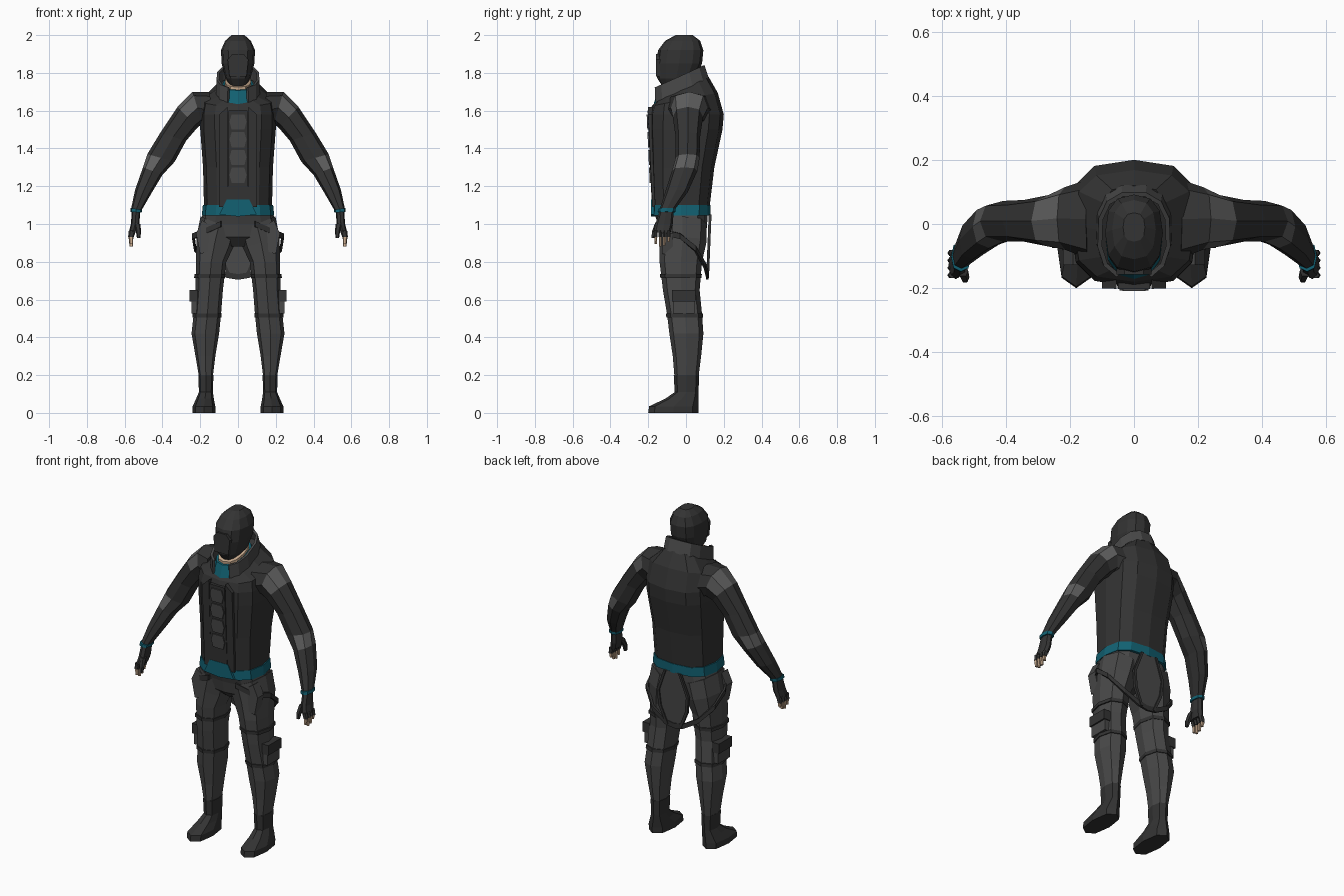
import bpy, bmesh
from math import sin, cos, pi, radians, copysign


def material(name, r, g, b):
    m = bpy.data.materials.new(name)
    m.diffuse_color = (r, g, b, 1)
    return m


DARK = material("dark_cloth", .033, .033, .033)
MID = material("grey_cloth", .065, .065, .065)
LIGHT = material("pad_grey", .11, .11, .11)
TEAL = material("teal_cloth", .006, .12, .17)
SKIN = material("skin", .6, .42, .28)


def finish(name, bm, mats, mirror=False, thick=0):
    bmesh.ops.recalc_face_normals(bm, faces=bm.faces)
    me = bpy.data.meshes.new(name)
    bm.to_mesh(me)
    bm.free()
    for m in mats:
        me.materials.append(m)
    ob = bpy.data.objects.new(name, me)
    bpy.context.collection.objects.link(ob)
    if thick:
        s = ob.modifiers.new("thickness", 'SOLIDIFY')
        s.thickness, s.offset = thick, 0
    if mirror:
        ob.modifiers.new("mirror", 'MIRROR').use_mirror_merge = False
    return ob


def loft(name, rings, mat, n=8, p=.8, mirror=False, pads=(), gap=0, thick=0):
    """Ring = outer x, outer z, inner x, inner z, front y, back y, optional tilt."""
    bm = bmesh.new()
    rows = []
    for x1, z1, x2, z2, yf, yb, *t in rings:
        row = []
        for i in range(n):
            a = 2 * pi * i / n
            if gap:
                a = radians(-90 + gap + (360 - 2 * gap) * i / (n - 1))
            c, s = [copysign(abs(v) ** p, v) if abs(v) > 1e-6 else 0 for v in (cos(a), sin(a))]
            dy = s * (yb - yf) / 2
            row.append(bm.verts.new(((x1 + x2) / 2 + c * (x1 - x2) / 2, (yf + yb) / 2 + dy,
                                     (z1 + z2) / 2 + c * (z1 - z2) / 2 + (t[0] if t else 0) * dy)))
        rows.append(row)
    for k in range(len(rows) - 1):
        for i in range(n - 1 if gap else n):
            j = (i + 1) % n
            f = bm.faces.new((rows[k][i], rows[k][j], rows[k + 1][j], rows[k + 1][i]))
            if k in pads and cos(2 * pi * (i + .5) / n) > 0:
                f.material_index = 1
    if not gap:
        bm.faces.new(rows[0])
        bm.faces.new(rows[-1])
    return finish(name, bm, [mat, LIGHT], mirror, thick)


def body(name, rings, mat, **kw):
    """Symmetric loft: ring = z, half width, front y, back y, optional tilt."""
    return loft(name, [(w, z, -w, z, *r) for z, w, *r in rings], mat, **kw)


def box(name, lo, hi, mat, mirror=False):
    bm = bmesh.new()
    bmesh.ops.create_cube(bm, size=1)
    for v in bm.verts:
        v.co = [(a + b) / 2 + c * (b - a) for a, b, c in zip(lo, hi, v.co)]
    return finish(name, bm, [mat], mirror)


def plate(name, pts, y, depth, mat, mirror=False):
    """Flat outline in x, z pushed back by depth; y is a function of z."""
    bm = bmesh.new()
    rows = [[bm.verts.new((x, y(z) + d, z)) for x, z in pts] for d in (0, depth)]
    bm.faces.new(rows[0])
    bm.faces.new(rows[1])
    for i in range(len(pts)):
        j = (i + 1) % len(pts)
        bm.faces.new((rows[0][i], rows[0][j], rows[1][j], rows[1][i]))
    return finish(name, bm, [mat], mirror)


def ribbon(name, pts, h, mat, thick=.012):
    bm = bmesh.new()
    rows = [[bm.verts.new((x, y, z + d)) for x, y, z in pts] for d in (-h / 2, h / 2)]
    for i in range(len(pts) - 1):
        bm.faces.new((rows[0][i], rows[0][i + 1], rows[1][i + 1], rows[1][i]))
    return finish(name, bm, [mat], thick=thick)


# Head, neck and collar
body("masked_head", [(1.73, .04, -.125, .0), (1.77, .066, -.152, .05), (1.85, .087, -.157, .085),
                     (1.92, .09, -.148, .092), (1.97, .068, -.11, .075), (2.0, .034, -.055, .035)],
     DARK, n=12)
plate("face_panel", [(-.045, 1.78), (.045, 1.78), (.055, 1.87), (.03, 1.9), (-.03, 1.9), (-.055, 1.87)],
      lambda z: -.158, .03, DARK)
body("neck", [(1.62, .07, -.13, .07, .3), (1.755, .07, -.142, .06, .3)], SKIN, n=12)
body("undershirt_neck", [(1.66, .095, -.175, .08, .3), (1.74, .082, -.15, .07, .3)], TEAL, n=12)
body("collar", [(1.705, .112, -.165, .118, .46), (1.78, .108, -.168, .095, .46)],
     MID, n=12, gap=22, thick=.014)

# Jacket
body("jacket", [(1.09, .18, -.177, .125), (1.3, .185, -.187, .15), (1.5, .2, -.196, .193),
                (1.58, .2, -.196, .2), (1.66, .19, -.18, .168, .2), (1.715, .11, -.155, .12, .46)],
     DARK, n=12, p=.7)


def chest_y(z):
    return -.181 - .02 * (z - 1.1) / .45


plate("vest_strip", [(-.055, 1.13), (.055, 1.13), (.05, 1.6), (-.05, 1.6)], chest_y, .02, DARK)
plate("jacket_edge", [(.055, 1.09), (.1, 1.09), (.1, 1.58), (.055, 1.62)],
      lambda z: chest_y(z) + .002, .03, DARK, mirror=True)
for i in range(4):
    z = 1.26 + .094 * i
    plate("chest_plate", [(-.045, z), (-.034, z - .042), (.034, z - .042), (.045, z),
                          (.034, z + .038), (-.034, z + .038)],
          lambda h: chest_y(h) - .006, .02, MID)

# Waistband
body("waistband", [(1.045, .192, -.183, .13), (1.1, .186, -.18, .13)], TEAL, n=12, p=.7)
plate("waist_front", [(-.1, 1.05), (0, 1.04), (.1, 1.05), (.06, 1.13), (-.06, 1.13)],
      lambda z: -.184, .03, TEAL)

# Arms
loft("arm", [(.15, 1.70, .13, 1.5, -.11, .14), (.24, 1.70, .19, 1.53, -.08, .115),
             (.32, 1.62, .215, 1.51, -.07, .09), (.41, 1.485, .275, 1.44, -.055, .075),
             (.48, 1.37, .335, 1.33, -.055, .072), (.503, 1.30, .40, 1.26, -.075, .06),
             (.545, 1.18, .46, 1.16, -.11, .01), (.566, 1.08, .512, 1.07, -.14, -.06)],
     DARK, mirror=True, pads=(1, 4))
loft("wrist_cuff", [(.57, 1.085, .508, 1.075, -.148, -.055), (.57, 1.065, .51, 1.06, -.15, -.057)],
     TEAL, mirror=True)

# Gloved hands
loft("glove", [(.562, 1.07, .518, 1.065, -.14, -.065), (.567, 1.0, .522, 1.0, -.162, -.07),
               (.578, .955, .533, .96, -.172, -.08)], DARK, mirror=True)
for i in range(4):
    y, tip = -.17 + .023 * i, (.895, .88, .886, .905)[i]
    loft("finger_sleeve", [(.578, .965, .54, .965, y, y + .021), (.582, .93, .552, .93, y, y + .021)],
         DARK, n=6, mirror=True)
    loft("fingertip", [(.58, .935, .554, .935, y + .002, y + .019),
                       (.574, tip, .556, tip, y + .002, y + .017)], SKIN, n=6, mirror=True)
loft("thumb", [(.55, 1.01, .517, 1.0, -.165, -.125), (.54, .96, .513, .96, -.182, -.15),
               (.535, .925, .517, .925, -.184, -.162)], DARK, n=6, mirror=True)

# Trousers
body("trouser_seat", [(1.06, .185, -.17, .115), (1.0, .2, -.148, .112), (.93, .12, -.135, .105),
                      (.88, .04, -.08, .06)], MID, n=12, p=.7)
loft("trouser_leg", [(.198, 1.04, .0, .96, -.148, .11), (.22, .93, .025, .875, -.142, .108),
                     (.222, .8, .062, .8, -.14, .085), (.225, .65, .08, .65, -.122, .072),
                     (.235, .52, .09, .52, -.1, .085), (.246, .42, .10, .42, -.088, .092),
                     (.225, .3, .12, .3, -.07, .08), (.205, .18, .135, .18, -.06, .065)],
     MID, mirror=True)

# Thigh straps, pouches and pocket flaps
loft("upper_thigh_strap", [(.231, .735, .067, .735, -.138, .084), (.232, .715, .069, .715, -.136, .082)],
     DARK, mirror=True)
loft("lower_thigh_strap", [(.241, .525, .086, .525, -.106, .09), (.242, .505, .087, .505, -.104, .091)],
     DARK, mirror=True)
box("thigh_pouch", (.21, -.07, .525), (.247, .045, .64), MID, mirror=True)
box("pouch_flap", (.21, -.075, .59), (.256, .05, .65), DARK, mirror=True)
plate("hip_pocket", [(.14, .86), (.2, .84), (.222, .95), (.19, 1.02), (.13, .98)],
      lambda z: -.128, .06, MID, mirror=True)

# Boots
loft("boot", [(.21, .2, .13, .2, -.065, .07), (.207, .11, .133, .11, -.06, .066),
              (.222, .075, .128, .075, -.11, .066), (.24, .035, .12, .035, -.195, .067),
              (.24, 0, .12, 0, -.2, .066)], DARK, mirror=True)

# Hanging harness at the back
half = [(.09, -.15, 1.0), (.19, -.115, .955), (.237, -.03, .935), (.228, .05, .87),
        (.15, .1, .78), (.06, .112, .73)]
ribbon("harness_strap", half + [(0, .113, .72)] + [(-x, y, z) for x, y, z in reversed(half)], .03, DARK)
plate("back_panel", [(-.05, 1.05), (.05, 1.05), (.1, .92), (.09, .82), (.045, .72),
                     (-.045, .72), (-.09, .82), (-.1, .92)], lambda z: .122 - (1.05 - z) * .04, .006, MID)
plate("panel_border", [(.042, 1.05), (.056, 1.05), (.106, .92), (.096, .82), (.05, .715),
                       (.036, .72), (.08, .825), (.09, .918)],
      lambda z: .12 - (1.05 - z) * .04, .015, DARK, mirror=True)
